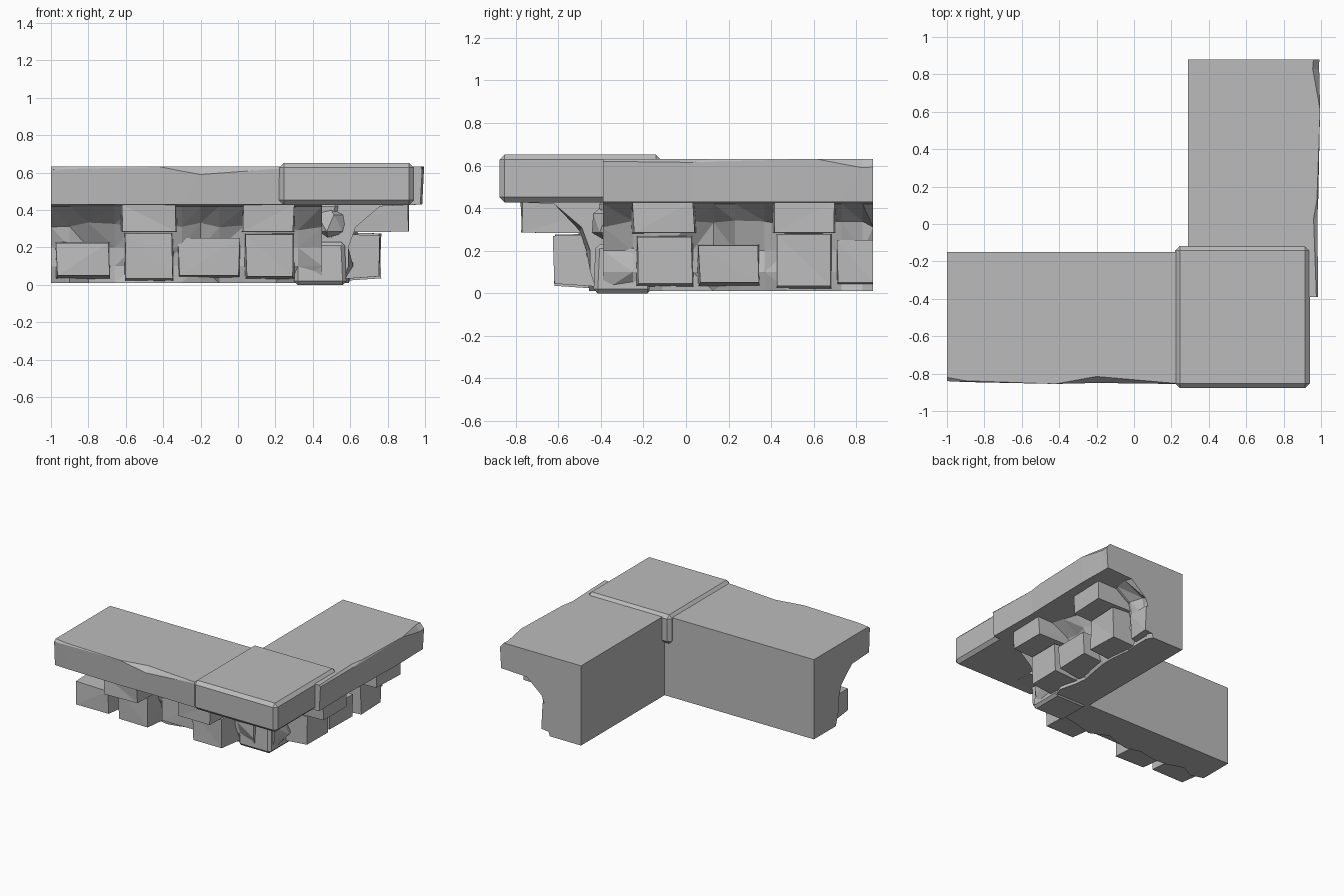
import bpy, bmesh, random
from mathutils import Vector

random.seed(4)
cube = bpy.data.objects.get("Cube")
if cube:
    bpy.data.objects.remove(cube)

stone = bpy.data.materials.new("grey stone")
stone.use_nodes = True
GREY = (0.5, 0.5, 0.5, 1)
stone.diffuse_color = GREY
stone.node_tree.nodes["Principled BSDF"].inputs["Base Color"].default_value = GREY


def finish(bm, name, place=None):
    """Move the mesh into position, fix its normals and make an object."""
    if place:
        for v in bm.verts:
            v.co = place(v.co)
    bmesh.ops.recalc_face_normals(bm, faces=bm.faces)
    mesh = bpy.data.meshes.new(name)
    bm.to_mesh(mesh)
    bm.free()
    mesh.materials.append(stone)
    obj = bpy.data.objects.new(name, mesh)
    bpy.context.collection.objects.link(obj)
    return obj


def jit(a):
    return random.uniform(-a, a)


# Local arm frame: x runs along the wall, y is depth out of the wall
def front_arm(p):
    return Vector((p.x, -0.15 - p.y, p.z))


def side_arm(p):
    return Vector((0.29 + p.y, p.x + 1.03, p.z))


# Chipped slab edge: position, top edge depth, chip height, front depth
EDGE = [(-1.42, 0.685, 0.62, 0.695), (-1.0, 0.67, 0.615, 0.69),
        (-0.9, 0.688, 0.62, 0.695), (-0.42, 0.705, 0.63, 0.705),
        (-0.2, 0.665, 0.59, 0.70), (0.2, 0.70, 0.62, 0.705),
        (0.6, 0.70, 0.62, 0.705)]


def edge_at(u):
    for a, b in zip(EDGE, EDGE[1:]):
        if a[0] <= u <= b[0]:
            t = (u - a[0]) / (b[0] - a[0])
            return [p + (q - p) * t for p, q in zip(a[1:], b[1:])]
    return EDGE[0][1:]


def wall(name, u0, u1, place):
    """Solid wall with a rough face, flaring up to an overhanging slab."""
    stations = sorted({u0, u1} | {u for u in
                      [e[0] for e in EDGE] + [-1.28, -1.14, -0.8, -0.66, -0.55, -0.3, -0.1, 0.04, 0.32]
                      if u0 < u < u1})
    bm = bmesh.new()
    rings = []
    for u in stations:
        top, chip, front = edge_at(u)
        end = u in (u0, u1)
        rough = 0 if end else 0.035
        profile = [(0, 0.01), (0.27 + jit(rough), 0.01), (0.30 + jit(rough), 0.1),
                   (0.30 + jit(rough), 0.2), (0.34 + jit(rough), 0.31 + jit(rough)),
                   (0.47 + jit(rough), 0.42), (front - 0.01, 0.43), (front, chip),
                   (top, 0.632), (0, 0.632)]
        rings.append([bm.verts.new((u, d, z)) for d, z in profile])
    for a, b in zip(rings, rings[1:]):
        for i in range(len(a)):
            j = (i + 1) % len(a)
            bm.faces.new((a[i], a[j], b[j], b[i]))
    bm.faces.new(rings[0])
    bm.faces.new(rings[-1])
    bmesh.ops.connect_verts_nonplanar(bm, angle_limit=0.01, faces=bm.faces[:])
    finish(bm, name, place)


def block(name, u0, u1, depth, z0, z1, lift, u_end, place):
    """Rough hewn block sticking out of the wall, cut off at the arm end."""
    bm = bmesh.new()
    bmesh.ops.create_cube(bm, size=1)
    for v in bm.verts:
        out = v.co.y > 0
        u = u1 if v.co.x > 0 else u0
        z = z1 if v.co.z > 0 else z0
        if out:
            u += -0.012 * (1 if v.co.x > 0 else -1) + jit(0.006)
            z += lift if v.co.z < 0 else -0.01
        v.co = (min(u, u_end), depth + jit(0.008) if out else 0.1, z)
    bmesh.ops.connect_verts_nonplanar(bm, angle_limit=0.02, faces=bm.faces[:])
    finish(bm, name, place)


# Blocks: start, end, depth, bottom, top, rise of the bottom edge
BLOCKS = [("upper", -1.29, -0.98, 0.62, 0.28, 0.44, 0.005),
          ("lower", -1.27, -0.99, 0.47, 0.02, 0.275, 0.025),
          ("low", -0.98, -0.68, 0.46, 0.02, 0.235, 0.03),
          ("upper", -0.63, -0.32, 0.62, 0.28, 0.44, 0.005),
          ("lower", -0.61, -0.34, 0.47, 0.01, 0.285, 0.025),
          ("slanted", -0.33, 0.02, 0.34, 0.02, 0.26, 0.03),
          ("upper", 0.02, 0.31, 0.62, 0.28, 0.44, 0.005),
          ("lower", 0.03, 0.31, 0.47, 0.02, 0.28, 0.025)]

for arm, u0, u1, place in (("front", -1.0, 0.45, front_arm), ("side", -1.42, -0.15, side_arm)):
    wall(arm + "_wall_and_slab", u0, u1, place)
    for i, (kind, a, b, depth, z0, z1, lift) in enumerate(BLOCKS):
        if a >= u0 and a < u1:
            block(f"{arm}_{kind}_block_{i}", a, b, depth, z0, z1, lift, u1, place)


# Rough stones under the corner
def corner_stone(name, x1, y0, z0, z1, taper):
    bm = bmesh.new()
    bmesh.ops.create_cube(bm, size=1)
    for v in bm.verts:
        t = taper if v.co.z > 0 else 0
        v.co = ((x1 - t) if v.co.x > 0 else 0.3, (y0 + t) if v.co.y < 0 else -0.16,
                z1 if v.co.z > 0 else z0)
    bmesh.ops.bevel(bm, geom=bm.edges[:], offset=0.02, segments=1, affect='EDGES')
    finish(bm, name)


corner_stone("corner_lower_stone", 0.58, -0.435, 0.0, 0.23, 0.01)
corner_stone("corner_core", 0.51, -0.38, 0.15, 0.44, -0.03)
bm = bmesh.new()
bmesh.ops.create_icosphere(bm, subdivisions=1, radius=0.1)
for v in bm.verts:
    v.co += Vector((0.49 + jit(0.012), -0.36 + jit(0.012), 0.33))
finish(bm, "corner_upper_stone")

# Capstone over the corner
bm = bmesh.new()
bmesh.ops.create_cube(bm, size=1)
for v in bm.verts:
    v.co = Vector((0.58, -0.497, 0.54)) + v.co * Vector((0.72, 0.76, 0.225))
bmesh.ops.bevel(bm, geom=bm.edges[:], offset=0.025, segments=1, affect='EDGES')
finish(bm, "corner_capstone")
